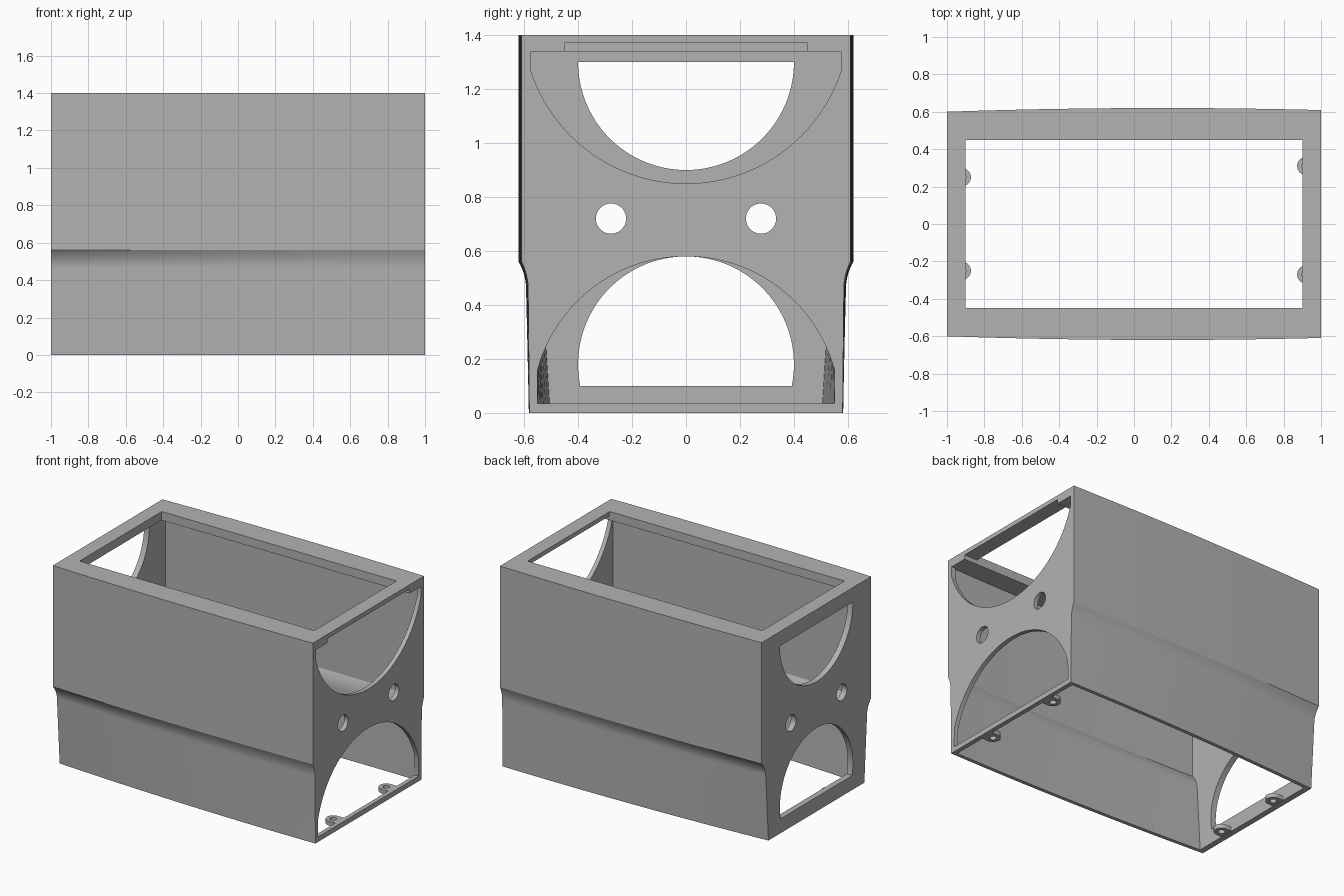
import bpy, bmesh, math
from mathutils import Vector

cube = bpy.data.objects.get("Cube")
if cube:
    bpy.data.objects.remove(cube, do_unlink=True)

grey = bpy.data.materials.new("plain_grey")
grey.use_nodes = True
colour = (0.45, 0.45, 0.45, 1)
grey.diffuse_color = colour
grey.node_tree.nodes["Principled BSDF"].inputs["Base Color"].default_value = colour


def loft(name, rings):
    """Closed solid through equal rings of points, capped at both ends."""
    bm = bmesh.new()
    rows = [[bm.verts.new(p) for p in ring] for ring in rings]
    n = len(rows[0])
    for a, b in zip(rows, rows[1:]):
        for i in range(n):
            j = (i + 1) % n
            bm.faces.new((a[i], a[j], b[j], b[i]))
    bm.faces.new(rows[0])
    bm.faces.new(rows[-1])
    bmesh.ops.recalc_face_normals(bm, faces=bm.faces)
    mesh = bpy.data.meshes.new(name)
    bm.to_mesh(mesh)
    bm.free()
    mesh.materials.append(grey)
    obj = bpy.data.objects.new(name, mesh)
    bpy.context.collection.objects.link(obj)
    return obj


def prism_x(outline, x0, x1):
    return loft("cutter", [[(x, y, z) for y, z in outline] for x in (x0, x1)])


def prism_z(name, outline, z0, z1):
    return loft(name, [[(x, y, z) for x, y in outline] for z in (z0, z1)])


def box(x0, x1, y, z0, z1):
    return prism_x([(-y, z0), (y, z0), (y, z1), (-y, z1)], x0, x1)


def arc(cx, cy, r, start, end, steps=48):
    angles = [math.radians(start + (end - start) * i / steps) for i in range(steps + 1)]
    return [(cx + r * math.cos(a), cy + r * math.sin(a)) for a in angles]


def circle(cx, cy, r):
    return arc(cx, cy, r, 0, 360)[:-1]


def cut(obj, cutter):
    cutter.hide_render = True
    mod = obj.modifiers.new("cut", 'BOOLEAN')
    mod.operation = 'DIFFERENCE'
    mod.solver = 'EXACT'
    mod.object = cutter
    bpy.ops.object.select_all(action='DESELECT')
    obj.select_set(True)
    bpy.context.view_layer.objects.active = obj
    bpy.ops.object.modifier_apply(modifier=mod.name)
    bpy.data.objects.remove(cutter, do_unlink=True)


def smooth(obj):
    bpy.ops.object.select_all(action='DESELECT')
    obj.select_set(True)
    bpy.context.view_layer.objects.active = obj
    bpy.ops.object.shade_smooth_by_angle(angle=math.radians(20))


# Bowed side profile: wide upper wall, concave shoulder, tapered lower wall
def side_profile(x, inset, bottom, top):
    upper = 0.62 - 0.015 * (x - 0.15) ** 2
    lower = 0.59 + 0.015 * x - 0.02 * x * x
    foot = 0.573 + 0.0275 * x - 0.02 * x * x
    pts = [(foot + (lower - foot) * bottom / 0.46, bottom)]
    steps = 8
    for i in range(steps + 1):
        t = i / steps
        pts.append((lower + (upper - lower) * t * t, 0.46 + 0.1 * t))
    pts.append((upper, top))
    return [(y - inset, z) for y, z in pts]


def body_solid(name, x0, x1, inset, bottom, top, steps=24):
    rings = []
    for i in range(steps + 1):
        x = x0 + (x1 - x0) * i / steps
        side = side_profile(x, inset, bottom, top)
        rings.append([(x, y, z) for y, z in side] + [(x, -y, z) for y, z in reversed(side)])
    return loft(name, rings)


# Hollow housing with a framed opening on top
housing = body_solid("housing", -1, 1, 0, 0, 1.4)
cut(housing, body_solid("cavity", -0.96, 0.97, 0.025, -0.1, 1.34))
cut(housing, box(-0.9, 0.9, 0.45, 1.2, 1.5))

# Large openings in the left end, with a notch under the top frame
upper_bowl = arc(0, 1.454, 0.604, 198, 342)
cut(housing, prism_x([(-0.575, 1.34)] + upper_bowl + [(0.575, 1.34)], 0.9, 1.1))
cut(housing, box(0.88, 1.1, 0.45, 1.3, 1.37))
lower_arch = arc(0, 0.01, 0.57, 15.3, 164.7)
cut(housing, prism_x([(0.55, 0.035)] + lower_arch + [(-0.55, 0.035)], 0.9, 1.1))

# Smaller openings in the right end
cut(housing, prism_x(arc(0, 1.3, 0.4, 180, 360), -1.1, -0.9))
cut(housing, prism_x(arc(0, 0.18, 0.4, -11.5, 191.5), -1.1, -0.9))

# Pair of round holes through both ends
for y in (-0.278, 0.278):
    cut(housing, prism_x(circle(y, 0.72, 0.056), -1.1, 1.1))
smooth(housing)

# Screw tabs along the bottom of both ends
for side, label, places in ((1, "left", (0.31, -0.27)), (-1, "right", (0.25, -0.25))):
    for y, where in zip(places, ("back", "front")):
        rounded = arc(0.92, y, 0.048, 90, 270, 24)
        outline = [(0.975, y + 0.048)] + rounded + [(0.975, y - 0.048)]
        tab = prism_z(f"{label}_{where}_screw_tab", [(side * a, b) for a, b in outline], 0.003, 0.033)
        cut(tab, prism_z("cutter", circle(side * 0.92, y, 0.022), -0.1, 0.1))
        smooth(tab)
